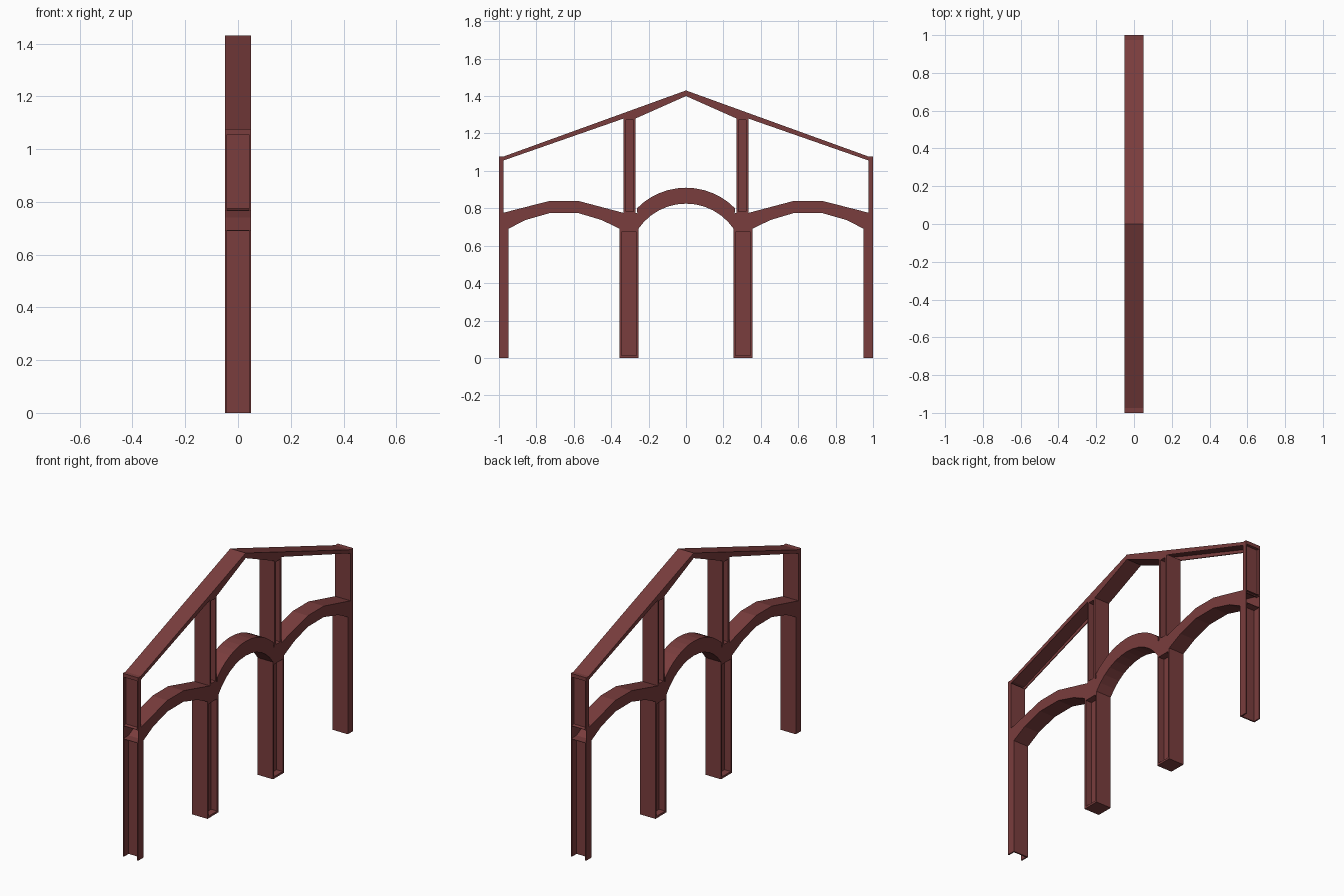
import bpy
import bmesh
from math import sin, cos, asin

cube = bpy.data.objects.get("Cube")
if cube:
    bpy.data.objects.remove(cube)

steel = bpy.data.materials.new("dark red steel")
steel.use_nodes = True
colour = (0.195, 0.047, 0.047, 1)
steel.diffuse_color = colour
bsdf = next(n for n in steel.node_tree.nodes if n.type == 'BSDF_PRINCIPLED')
bsdf.inputs["Base Color"].default_value = colour

HALF = 0.05      # half the frame's width in x
SHEET = 0.008    # plate thickness


def finish(bm, name):
    bmesh.ops.recalc_face_normals(bm, faces=bm.faces)
    mesh = bpy.data.meshes.new(name)
    bm.to_mesh(mesh)
    bm.free()
    mesh.materials.append(steel)
    obj = bpy.data.objects.new(name, mesh)
    bpy.context.collection.objects.link(obj)
    return obj


def prism(name, outline, open_edges=(), half=HALF):
    """Extrude a (y, z) outline across x; listed edges stay open."""
    bm = bmesh.new()
    a = [bm.verts.new((-half, y, z)) for y, z in outline]
    b = [bm.verts.new((half, y, z)) for y, z in outline]
    n = len(outline)
    bm.faces.new(a)
    bm.faces.new(b)
    for i in range(n):
        if i not in open_edges:
            j = (i + 1) % n
            bm.faces.new((a[i], a[j], b[j], b[i]))
    obj = finish(bm, name)
    if open_edges:
        solid = obj.modifiers.new("plate thickness", 'SOLIDIFY')
        solid.thickness = 0.004
        solid.offset = -1
    return obj


def plates(name, boxes):
    """Join axis-aligned plates given as x, y and z ranges."""
    bm = bmesh.new()
    for x, y, z in boxes:
        verts = bmesh.ops.create_cube(bm, size=1)["verts"]
        for v in verts:
            v.co = [r[0] if c < 0 else r[1] for c, r in zip(v.co, (x, y, z))]
    return finish(bm, name)


def span(a, b):
    return (min(a, b), max(a, b))


def panel_post(name, s, y0, y1, z0, z1, rim, cap):
    """I-section post with end plates and a recessed web."""
    x = (-HALF, HALF)
    plates(name, [
        (x, span(s * y0, s * (y0 + rim)), (z0, z1)),
        (x, span(s * (y1 - rim), s * y1), (z0, z1)),
        (x, span(s * y0, s * y1), (z0, z0 + cap)),
        (x, span(s * y0, s * y1), (z1 - cap, z1)),
        ((-0.01, 0.01), span(s * y0, s * y1), (z0, z1))])


def channel_post(name, s, inner, z0, z1):
    """Channel that opens toward the outer end of the frame."""
    y = span(s * inner, s)
    plates(name, [
        ((-HALF, HALF), span(s * inner, s * (inner + SHEET)), (z0, z1)),
        ((-HALF, -HALF + SHEET), y, (z0, z1)),
        ((HALF - SHEET, HALF), y, (z0, z1))])


def arc(rise, spring_y, spring_z, steps=12):
    """Circular arc from -spring_y to spring_y."""
    r = (spring_y ** 2 + rise ** 2) / (2 * rise)
    a = asin(spring_y / r)
    angles = [-a + 2 * a * i / steps for i in range(steps + 1)]
    return [(r * sin(t), spring_z + rise - r + r * cos(t)) for t in angles]


for s, side in ((-1, "front"), (1, "back")):
    # Columns and upper posts
    channel_post(side + "_outer_column", s, 0.95, 0, 0.69)
    channel_post(side + "_outer_post", s, 0.975, 0.765, 1.06)
    panel_post(side + "_inner_column", s, 0.255, 0.355, 0, 0.685, 0.01, 0.012)
    panel_post(side + "_inner_post", s, 0.27, 0.333, 0.77, 1.285, 0.012, 0.014)

    # Faceted side arch, open at its outer end
    arch = [(1, 0.77), (0.727, 0.84), (0.578, 0.84), (0.333, 0.775),
            (0.333, 0.69), (0.355, 0.69), (0.45, 0.737), (0.578, 0.775),
            (0.727, 0.775), (0.86, 0.737), (0.95, 0.69), (1, 0.69)]
    prism(side + "_side_arch", [(s * y, z) for y, z in arch], {11})

    # Solid joint over the inner column
    joint = [(0.255, 0.68), (0.355, 0.68), (0.355, 0.78), (0.333, 0.775),
             (0.265, 0.775), (0.255, 0.77)]
    prism(side + "_arch_joint", [(s * y, z) for y, z in joint])

    # Tapered rafter, hollow below its outer part
    rafter = [(0, 1.43), (0.975, 1.077), (1, 1.077), (1, 1.056),
              (0.975, 1.056), (0.333, 1.28), (0.27, 1.28), (0, 1.4)]
    prism(side + "_rafter", [(s * y, z) for y, z in rafter], {4, 7})

# Round central arch
outer = arc(0.11, 0.262, 0.80)
inner = arc(0.135, 0.255, 0.69)
prism("centre_arch", outer + inner[::-1])
